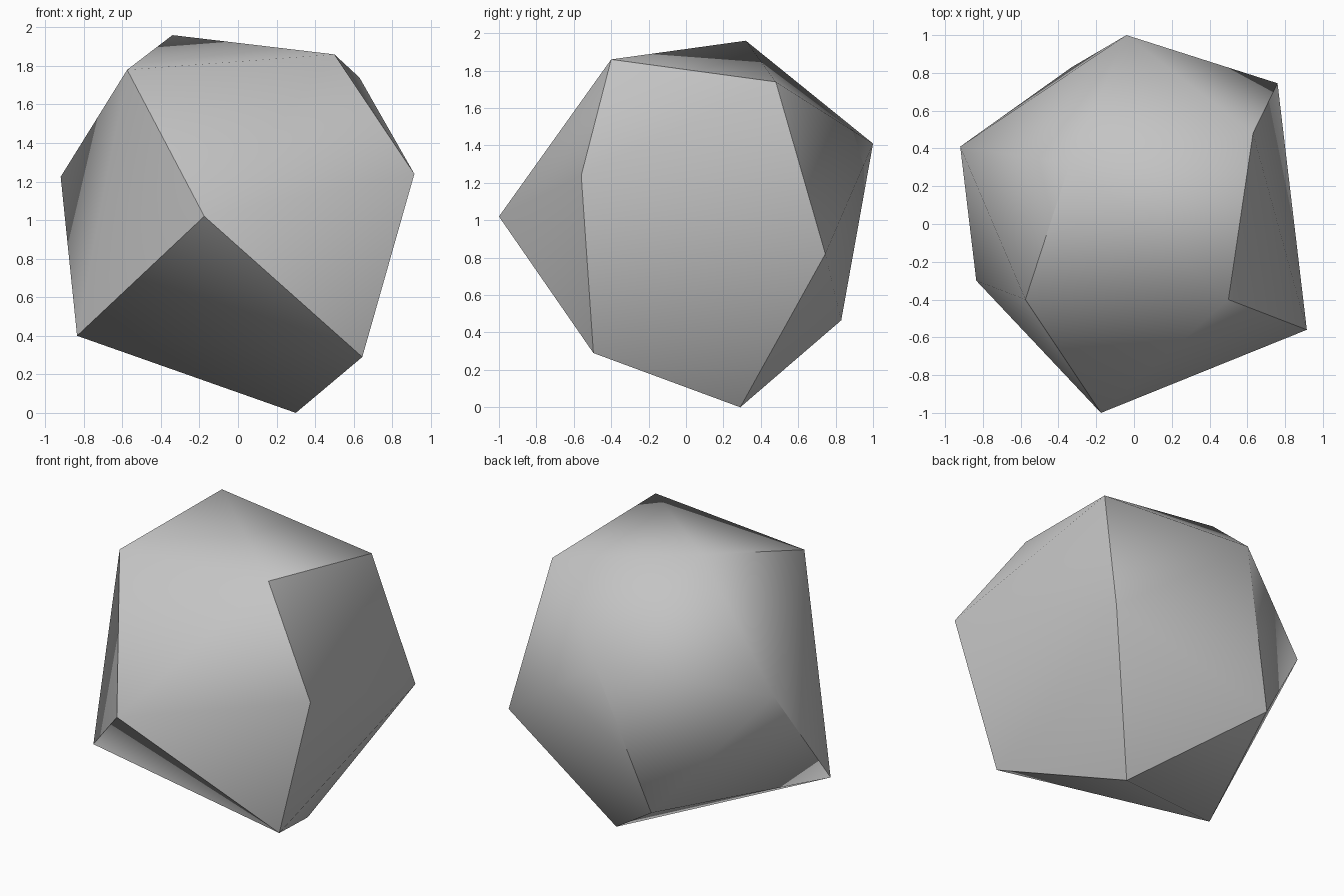
import bpy, bmesh, math

if "Cube" in bpy.data.objects:
    bpy.data.objects.remove(bpy.data.objects["Cube"])

# Corner points of the faceted boulder
CORNERS = [
    (-0.34, 0.32, 1.96), (0.50, -0.40, 1.86), (-0.575, -0.40, 1.78),
    (0.63, 0.48, 1.74), (-0.04, 1.00, 1.41), (0.915, -0.56, 1.24),
    (-0.92, 0.41, 1.225), (-0.175, -1.00, 1.02), (0.76, 0.745, 0.82),
    (-0.835, -0.30, 0.40), (0.645, -0.495, 0.29), (0.30, 0.29, 0.0),
    (-0.33, 0.83, 0.465),
]

# Plain stone colour
stone = bpy.data.materials.new("stone_grey")
stone.diffuse_color = (0.55, 0.55, 0.55, 1)
stone.use_nodes = True
stone.node_tree.nodes["Principled BSDF"].inputs["Base Color"].default_value = stone.diffuse_color

# Wrap the corners in a convex skin
bm = bmesh.new()
for p in CORNERS:
    bm.verts.new(p)
bmesh.ops.convex_hull(bm, input=bm.verts[:])
bmesh.ops.recalc_face_normals(bm, faces=bm.faces[:])
mesh = bpy.data.meshes.new("boulder")
bm.to_mesh(mesh)
bm.free()
mesh.materials.append(stone)

boulder = bpy.data.objects.new("boulder", mesh)
bpy.context.collection.objects.link(boulder)

# Soft shading over shallow folds, crisp steep ridges
bpy.context.view_layer.objects.active = boulder
boulder.select_set(True)
bpy.ops.object.shade_smooth_by_angle(angle=math.radians(42))
